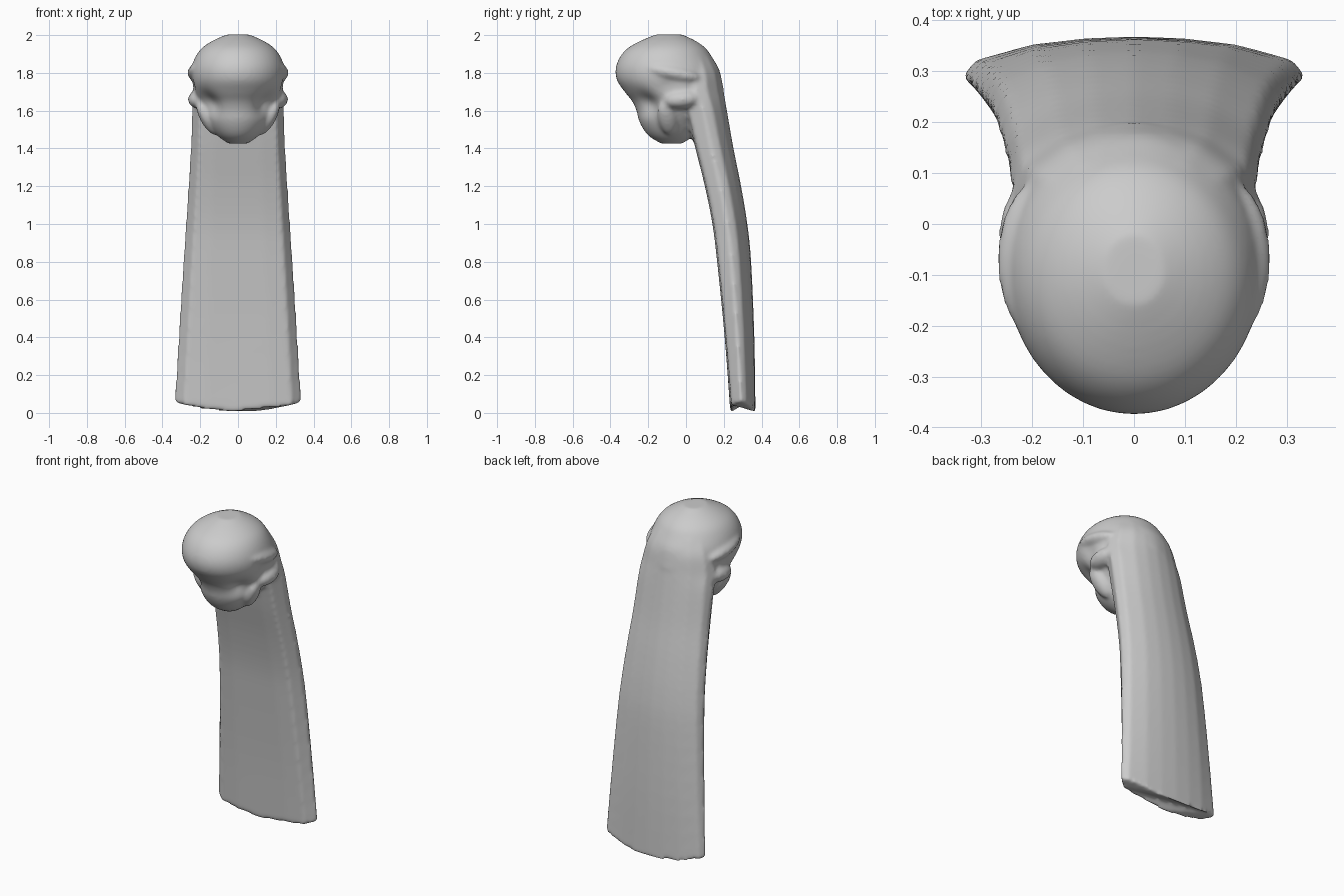
import bpy
import bmesh
from math import sin, cos, pi, exp
from mathutils import Vector, Matrix

cube = bpy.data.objects.get("Cube")
if cube:
    bpy.data.objects.remove(cube, do_unlink=True)

grey = bpy.data.materials.new("soft_grey")
grey.use_nodes = True
colour = (0.6, 0.6, 0.6, 1)
grey.diffuse_color = colour
grey.node_tree.nodes["Principled BSDF"].inputs["Base Color"].default_value = colour

bm = bmesh.new()


def loft(rings):
    """Skin equal-length closed rings and cap both ends."""
    loops = [[bm.verts.new(p) for p in ring] for ring in rings]
    for a, b in zip(loops, loops[1:]):
        for i in range(len(a)):
            j = (i + 1) % len(a)
            bm.faces.new((a[i], a[j], b[j], b[i]))
    bm.faces.new(loops[0][::-1])
    bm.faces.new(loops[-1])


def refine(rows, steps):
    """Smoothly resample rows of section measurements."""
    out = []
    for i in range(len(rows) - 1):
        p = [Vector(rows[min(max(k, 0), len(rows) - 1)]) for k in range(i - 1, i + 3)]
        for s in range(steps):
            t = s / steps
            out.append(p[1] + 0.5 * t * (p[2] - p[0]
                       + t * (2 * p[0] - 5 * p[1] + 4 * p[2] - p[3]
                              + t * (3 * (p[1] - p[2]) + p[3] - p[0]))))
    return out + [Vector(rows[-1])]


# Long flat neck: height, front, back, half width
neck_rows = [(0, .235, .368, .338), (.4, .205, .362, .317), (.8, .165, .345, .292),
             (1.0, .14, .325, .278), (1.2, .10, .292, .265), (1.4, .05, .252, .252),
             (1.6, 0, .217, .244), (1.7, -.05, .2, .235), (1.8, -.05, .18, .21),
             (1.88, -.05, .14, .17)]
half = [(0, 0), (.5, 0), (.84, .05), (1, .42), (.92, .66), (.6, .88), (.3, .97), (0, 1)]
section = half + [(-x, t) for x, t in half[-2:0:-1]]
neck_rings = []
for z, front, back, w in refine(neck_rows, 4):
    lift = .06 * max(0, 1 - z / .4)
    neck_rings.append([(x * w, front + t * (back - front), z + lift * x * x)
                       for x, t in section])
loft(neck_rings)

# Head: height, front, back, half width
head_rows = [(1.425, -.13, -.02, .05), (1.46, -.19, .03, .1), (1.5, -.225, .06, .135),
             (1.55, -.25, .1, .165), (1.6, -.262, .15, .19), (1.65, -.285, .19, .215),
             (1.7, -.325, .2, .237), (1.76, -.365, .19, .248), (1.82, -.373, .175, .248),
             (1.88, -.352, .14, .228), (1.93, -.31, .105, .193), (1.97, -.24, .05, .135),
             (2.003, -.16, -.02, .06)]
# Hollows beside the muzzle
hollows = [(Vector((.16, -.22, 1.64)), .06, .04), (Vector((.25, -.1, 1.73)), .05, .015)]
head_rings = []
for z, front, back, w in refine(head_rows, 4):
    ring = []
    mid, depth = (front + back) / 2, (back - front) / 2
    for i in range(48):
        a = 2 * pi * i / 48
        p = Vector((w * cos(a), mid + depth * sin(a), z))
        for centre, radius, amount in hollows:
            d = (Vector((abs(p.x), p.y, p.z)) - centre).length / radius
            inward = Vector((-p.x, mid - p.y, 0)).normalized()
            p += inward * amount * exp(-d * d)
        ring.append(p)
    head_rings.append(ring)
loft(head_rings)


def ridge(location, radii, tilt):
    """Mirrored pair of soft bulges tilted in side and front view."""
    for side in (1, -1):
        m = (Matrix.Translation((side * location[0], location[1], location[2]))
             @ Matrix.Rotation(side * tilt[1], 4, 'Y')
             @ Matrix.Rotation(tilt[0], 4, 'X')
             @ Matrix.Diagonal((*radii, 1)))
        bmesh.ops.create_uvsphere(bm, u_segments=24, v_segments=16, radius=1, matrix=m)


# Brow folds and cheek flaps
ridge((.2, -.07, 1.8), (.068, .15, .045), (-.2, 0))
ridge((.205, -.02, 1.66), (.06, .1, .05), (.1, 0))
ridge((.165, -.1, 1.56), (.035, .05, .1), (.2, .5))

bmesh.ops.recalc_face_normals(bm, faces=bm.faces)
mesh = bpy.data.meshes.new("head_and_neck")
bm.to_mesh(mesh)
bm.free()
mesh.materials.append(grey)
body = bpy.data.objects.new("head_and_neck", mesh)
bpy.context.collection.objects.link(body)

# Fuse the parts into one soft skin
fuse = body.modifiers.new("fuse", 'REMESH')
fuse.mode = 'VOXEL'
fuse.voxel_size = .011
fuse.use_smooth_shade = True
soften = body.modifiers.new("soften", 'SMOOTH')
soften.factor = .5
soften.iterations = 8

bpy.ops.object.select_all(action='DESELECT')
body.select_set(True)
bpy.context.view_layer.objects.active = body
for name in ("fuse", "soften"):
    bpy.ops.object.modifier_apply(modifier=name)
bpy.ops.object.shade_smooth_by_angle(angle=1.0)
